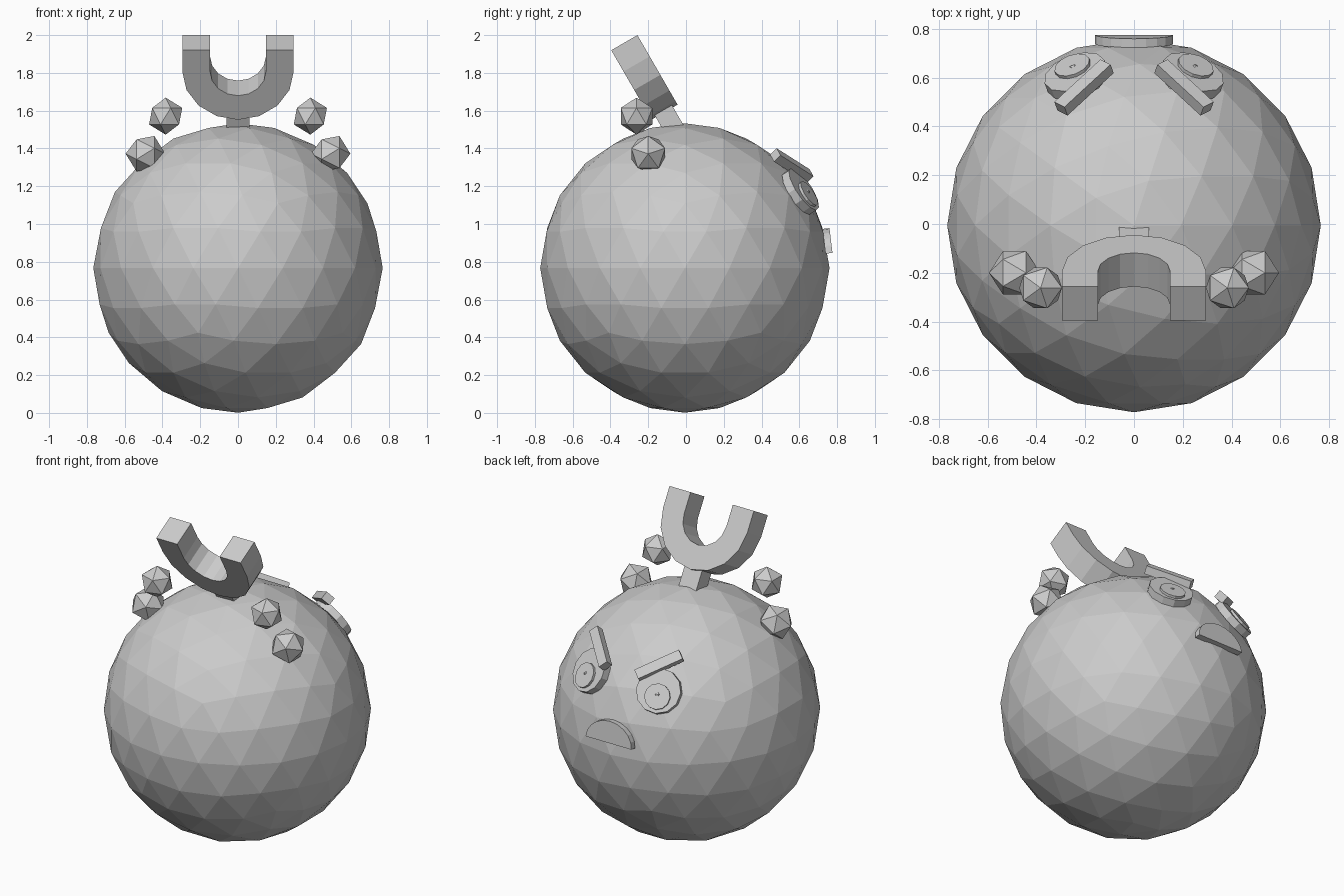
import bpy, bmesh, math
from mathutils import Vector, Matrix

if "Cube" in bpy.data.objects:
    bpy.data.objects.remove(bpy.data.objects["Cube"])

grey = bpy.data.materials.new("grey")
grey.diffuse_color = (0.6, 0.6, 0.6, 1)
grey.use_nodes = True
grey.node_tree.nodes["Principled BSDF"].inputs["Base Color"].default_value = grey.diffuse_color
CENTRE = Vector((0, -0.006, 0.767))


def finish(name, bm):
    bmesh.ops.recalc_face_normals(bm, faces=bm.faces[:])
    me = bpy.data.meshes.new(name)
    bm.to_mesh(me)
    bm.free()
    me.materials.append(grey)
    ob = bpy.data.objects.new(name, me)
    bpy.context.collection.objects.link(ob)
    return ob


def ball(name, pos, r, sub, tilt=0):
    bm = bmesh.new()
    m = Matrix.Translation(pos) @ Matrix.Rotation(tilt, 4, 'Y')
    bmesh.ops.create_icosphere(bm, subdivisions=sub, radius=r, matrix=m)
    return finish(name, bm)


def prism(name, pts, origin, ax, ay, depth):
    """Outline in the ax/ay plane, extruded equally both ways along the normal."""
    ax, ay = Vector(ax).normalized(), Vector(ay).normalized()
    n = ax.cross(ay)
    bm = bmesh.new()
    o = Vector(origin) - n * depth / 2
    face = bm.faces.new([bm.verts.new(o + ax * u + ay * v) for u, v in pts])
    new = bmesh.ops.extrude_face_region(bm, geom=[face])["geom"]
    bmesh.ops.translate(bm, vec=n * depth,
                        verts=[g for g in new if isinstance(g, bmesh.types.BMVert)])
    return finish(name, bm)


def arc(r, a0, a1, n, ry=None, cy=0):
    ry = ry or r
    return [(r * math.cos(a0 + (a1 - a0) * i / n),
             cy + ry * math.sin(a0 + (a1 - a0) * i / n)) for i in range(n + 1)]


def rect(w, h):
    return [(-w / 2, -h / 2), (w / 2, -h / 2), (w / 2, h / 2), (-w / 2, h / 2)]


# round faceted body
ball("body", CENTRE, 0.766, 3)

# U-shaped magnet, leaning forward, on a short stem
down = Vector((0, 0.5, -0.866))
tip = Vector((0, -0.3265, 1.96))
outer = [(0.295, 0)] + arc(0.295, 0, math.pi, 8, cy=0.13) + [(-0.295, 0)]
inner = [(-0.148, 0)] + arc(0.148, math.pi, 0, 8, cy=0.13) + [(0.148, 0)]
prism("magnet", outer + inner, tip, (1, 0, 0), down, 0.16)
prism("magnet_stem", rect(0.122, 0.2), tip + down * 0.5, (1, 0, 0), down, 0.106)

for s, side in ((1, "right"), (-1, "left")):
    # floating nuggets beside the magnet
    ball("large_nugget_" + side, (s * 0.49, -0.2, 1.372), 0.105, 1, math.radians(26.57))
    ball("small_nugget_" + side, (s * 0.383, -0.262, 1.571), 0.098, 1)

    # eye disc, pupil and glint, facing straight out of the body
    n = Vector((s * 0.24, 0.621, 0.412)).normalized()
    ax = Vector((0, 0, 1)).cross(n).normalized()
    ay = n.cross(ax)
    eye = CENTRE + n * 0.772
    pupil = eye + n * 0.012 - ay * 0.035
    prism("eye_" + side, arc(0.132, 0, math.tau, 12)[:-1], eye, ax, ay, 0.045)
    prism("pupil_" + side, arc(0.076, 0, math.tau, 12)[:-1], pupil, ax, ay, 0.05)
    ball("glint_" + side, pupil + n * 0.012 + ay * 0.012, 0.02, 1)

    # slanted angry brow
    n = Vector((s * 0.253, 0.70, 0.67)).normalized()
    along = Vector((-s * 0.19, 0.195, -0.10))
    along = (along - n * along.dot(n)).normalized()
    prism("brow_" + side, rect(0.28, 0.06), (s * 0.205, 0.56, 1.31), along,
          n.cross(along), 0.05)

# frowning half-disc mouth
prism("mouth", arc(0.16, 0, math.pi, 10, ry=0.132), (0, 0.757, 0.845),
      (-1, 0, 0), (0, -0.12, 0.993), 0.037)
